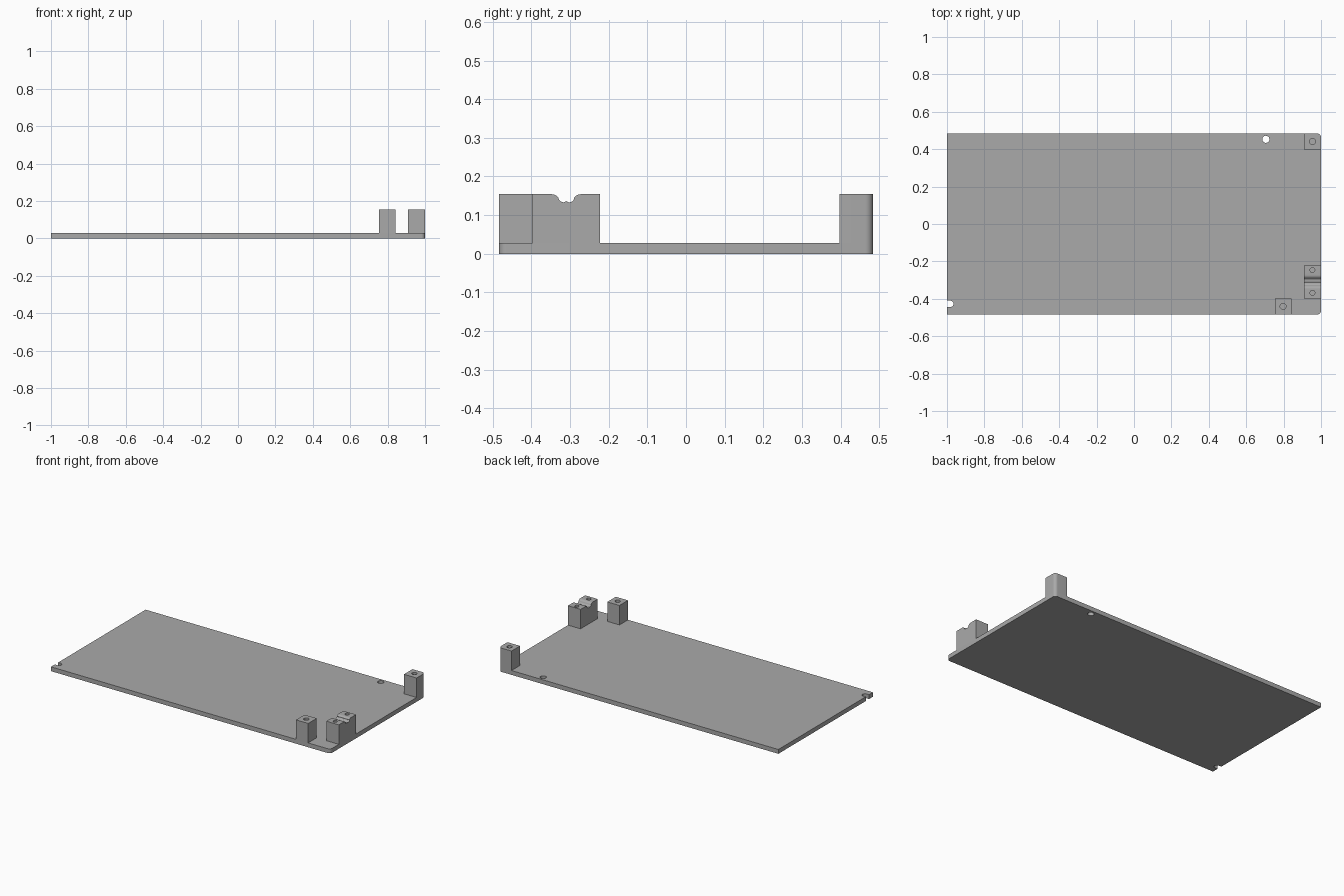
import bpy, bmesh
from math import sin, cos, pi, radians
from mathutils import Vector

if "Cube" in bpy.data.objects:
    bpy.data.objects.remove(bpy.data.objects["Cube"])

BASE, TOP = 0.028, 0.154
BACK, FRONT = 0.484, -0.484
ROUND = 0.02

grey = bpy.data.materials.new("matte grey")
grey.use_nodes = True
grey.diffuse_color = (0.4, 0.4, 0.4, 1)
grey.node_tree.nodes["Principled BSDF"].inputs["Base Color"].default_value = (0.4, 0.4, 0.4, 1)


def prism(name, points, sweep):
    """Extrude a closed outline of 3D points along a sweep vector."""
    bm = bmesh.new()
    face = bm.faces.new([bm.verts.new(p) for p in points])
    new = bmesh.ops.extrude_face_region(bm, geom=[face])["geom"]
    bmesh.ops.translate(bm, vec=Vector(sweep),
                        verts=[v for v in new if isinstance(v, bmesh.types.BMVert)])
    bmesh.ops.recalc_face_normals(bm, faces=bm.faces)
    mesh = bpy.data.meshes.new(name)
    bm.to_mesh(mesh)
    bm.free()
    mesh.materials.append(grey)
    obj = bpy.data.objects.new(name, mesh)
    bpy.context.collection.objects.link(obj)
    return obj


def arc(cx, cy, r, start, end, n=8):
    angles = [radians(start + (end - start) * i / n) for i in range(n + 1)]
    return [(cx + r * cos(a), cy + r * sin(a)) for a in angles]


def upright(name, outline, z0, z1):
    return prism(name, [(x, y, z0) for x, y in outline], (0, 0, z1 - z0))


def drill(obj, x, y, r, bottom):
    """Cut a round hole from above, down to the given height."""
    cutter = upright(obj.name + "_drill", arc(x, y, r, 0, 360, 32)[:-1], bottom, TOP + 0.05)
    cutter.hide_render = True
    cutter.hide_set(True)
    mod = obj.modifiers.new("hole", 'BOOLEAN')
    mod.operation, mod.solver, mod.object = 'DIFFERENCE', 'EXACT', cutter


def finish(obj):
    """Smooth the curved walls but keep hard edges sharp."""
    bpy.ops.object.select_all(action='DESELECT')
    bpy.context.view_layer.objects.active = obj
    obj.select_set(True)
    bpy.ops.object.shade_smooth_by_angle(angle=radians(30))


# Base plate: two rounded corners and a round-ended notch in the far edge
outline = [(-1, FRONT)]
outline += arc(1 - ROUND, FRONT + ROUND, ROUND, -90, 0)
outline += arc(1 - ROUND, BACK - ROUND, ROUND, 0, 90)
outline += [(-1, BACK), (-1, -0.41)]
outline += arc(-0.982, -0.427, 0.017, 90, -90, 12)
outline += [(-1, -0.444)]
plate = upright("base_plate", outline, 0, BASE)
drill(plate, 0.705, 0.453, 0.019, -0.05)

# Corner post, following the rounded plate corner
corner = [(0.91, 0.397), (1, 0.397)] + arc(1 - ROUND, BACK - ROUND, ROUND, 0, 90) + [(0.91, BACK)]
corner_post = upright("corner_post", corner, BASE, TOP)
drill(corner_post, 0.954, 0.441, 0.016, 0.05)

# Front post
front = [(0.754, FRONT), (0.841, FRONT), (0.841, -0.397), (0.754, -0.397)]
front_post = upright("front_post", front, BASE, TOP)
drill(front_post, 0.797, -0.44, 0.016, 0.05)

# Cable saddle: block with a soft-lipped groove and a small central ridge
lip = 0.012
side = [(-0.397, BASE), (-0.397, TOP)]
side += arc(-0.347, TOP - lip - 0.008, lip + 0.008, 90, 35, 5)
side += arc(-0.316, 0.148, 0.015, 205, 270, 5)
side += [(-0.31, 0.136), (-0.304, 0.133)]
side += arc(-0.303, 0.148, 0.015, 280, 335, 5)
side += arc(-0.273, TOP - lip - 0.008, lip + 0.008, 145, 90, 5)
side += [(-0.222, TOP), (-0.222, BASE)]
saddle = prism("cable_saddle", [(0.91, y, z) for y, z in side], (0.09, 0, 0))
for y in (-0.368, -0.246):
    drill(saddle, 0.954, y, 0.013, 0.05)

for part in (plate, corner_post, front_post, saddle):
    finish(part)
